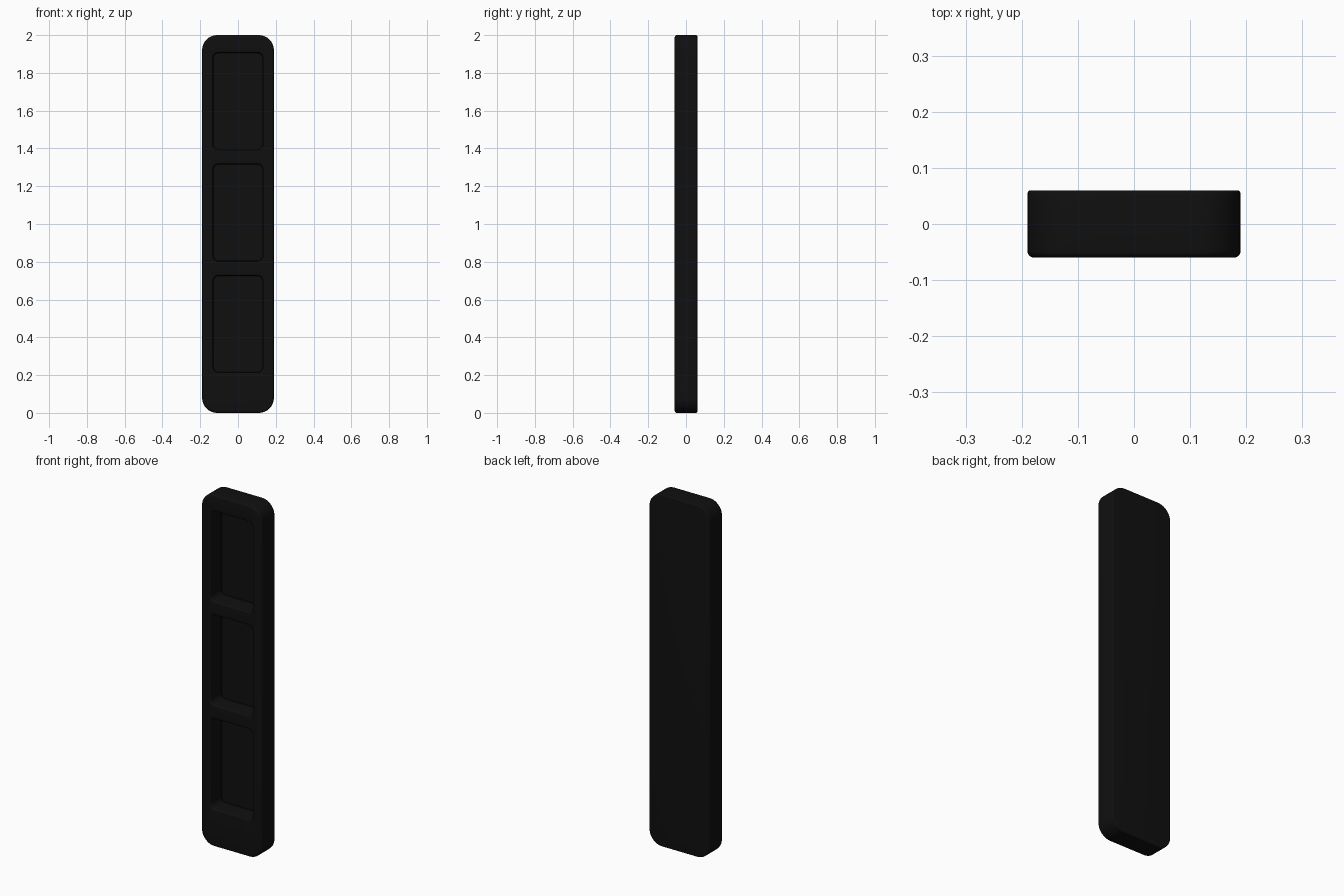
import bpy, bmesh
from math import sin, cos, pi

if "Cube" in bpy.data.objects:
    bpy.data.objects.remove(bpy.data.objects["Cube"])

black = bpy.data.materials.new("matte_black")
black.diffuse_color = (0.005, 0.005, 0.005, 1)
black.use_nodes = True
black.node_tree.nodes["Principled BSDF"].inputs["Base Color"].default_value = black.diffuse_color


def rounded_rect(w, h, r, y, z, seg=10):
    pts = []
    for k, (sx, sz) in enumerate([(1, 1), (-1, 1), (-1, -1), (1, -1)]):
        for i in range(seg + 1):
            a = (k + i / seg) * pi / 2
            pts.append((sx * (w - r) + r * cos(a), y, z + sz * (h - r) + r * sin(a)))
    return pts


def loft(name, w, h, r, z, rings):
    # rings: (y, inset), listed from front to back
    bm = bmesh.new()
    loops = [[bm.verts.new(p) for p in rounded_rect(w - d, h - d, r - d, y, z)]
             for y, d in rings]
    n = len(loops[0])
    for a, b in zip(loops, loops[1:]):
        for i in range(n):
            j = (i + 1) % n
            bm.faces.new((a[i], a[j], b[j], b[i]))
    bm.faces.new(loops[0])
    bm.faces.new(loops[-1])
    bmesh.ops.recalc_face_normals(bm, faces=bm.faces)
    me = bpy.data.meshes.new(name)
    bm.to_mesh(me)
    bm.free()
    ob = bpy.data.objects.new(name, me)
    bpy.context.collection.objects.link(ob)
    me.materials.append(black)
    return ob


def fillet(y, r, sign, steps=5):
    # quarter-round edge from the face at y (sign -1 front, 1 back)
    return [(y - sign * r * (1 - cos(t)), r * (1 - sin(t)))
            for t in (i / steps * pi / 2 for i in range(steps + 1))]


# Slab body with softened front and back edges
body = loft("panel_body", 0.19, 1.0, 0.08, 1.0,
            fillet(-0.06, 0.012, -1) + fillet(0.06, 0.006, 1)[::-1])

# Three recessed pockets with rounded lips
lip = [(-0.06 + 0.008 * sin(i / 5 * pi / 2), 0.008 * (1 - cos(i / 5 * pi / 2)))
       for i in range(6)]
# lip leaves the front face flat, then turns into the wall
lip = [(-0.06 + d, y + 0.06) for y, d in lip]
for i in range(3):
    cutter = loft(f"pocket_cutter_{i + 1}", 0.14, 0.265, 0.036, 1.65 - 0.59 * i,
                  [(-0.08, 0)] + lip + [(0.037, 0.008), (0.04, 0.011)])
    mod = body.modifiers.new(f"pocket_{i + 1}", 'BOOLEAN')
    mod.operation, mod.solver, mod.object = 'DIFFERENCE', 'EXACT', cutter
    cutter.hide_render = True
    cutter.hide_set(True)

# Bake the pockets and shade smooth
bpy.context.view_layer.update()
dg = bpy.context.evaluated_depsgraph_get()
mesh = bpy.data.meshes.new_from_object(body.evaluated_get(dg))
body.modifiers.clear()
body.data = mesh
for ob in [o for o in bpy.data.objects if "cutter" in o.name]:
    bpy.data.objects.remove(ob)
bpy.ops.object.select_all(action='DESELECT')
body.select_set(True)
bpy.context.view_layer.objects.active = body
bpy.ops.object.shade_smooth_by_angle(angle=0.6)
